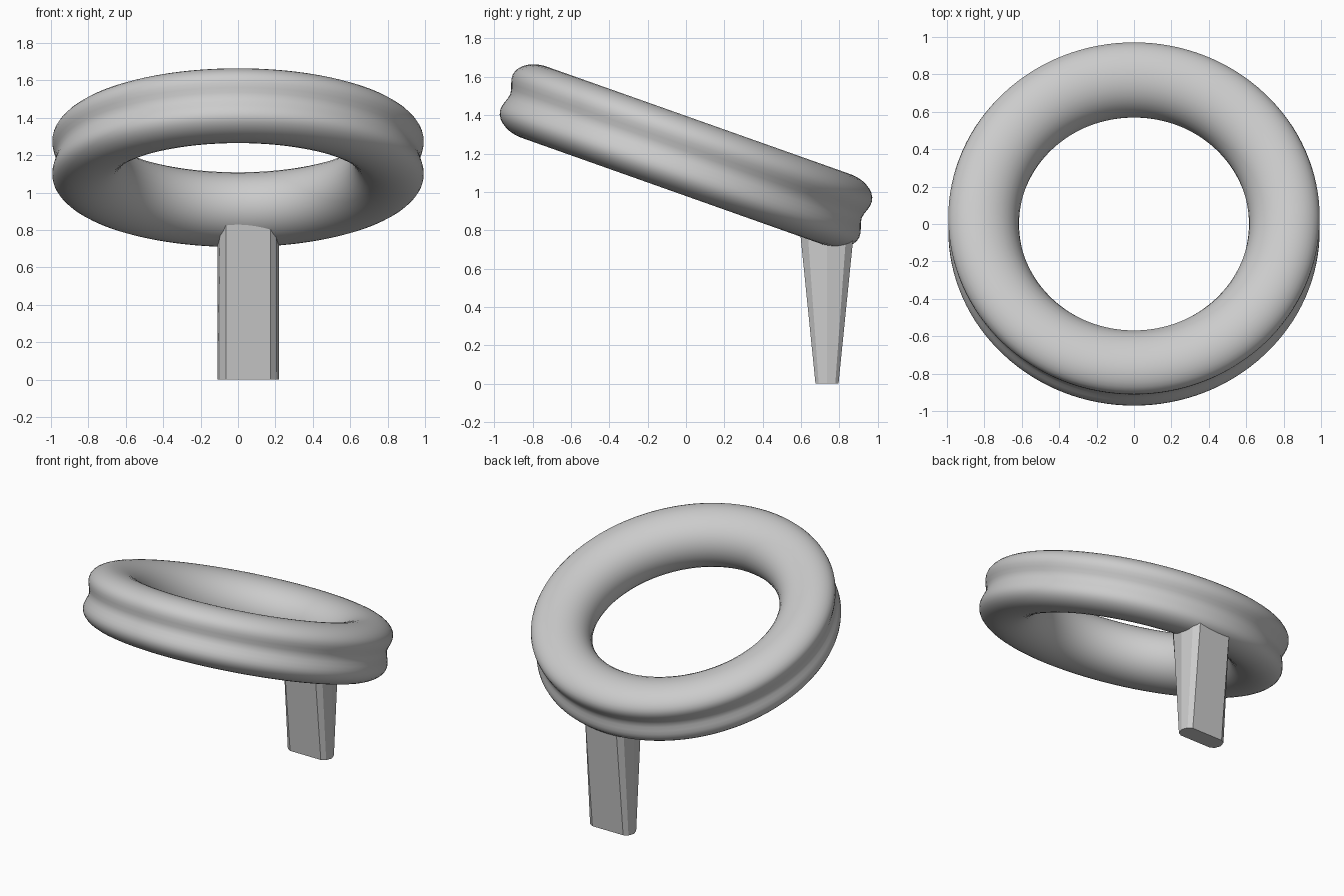
import bpy, bmesh, math
from mathutils import Matrix, Vector

cube = bpy.data.objects.get("Cube")
if cube:
    bpy.data.objects.remove(cube, do_unlink=True)

grey = bpy.data.materials.new("plain grey")
grey.use_nodes = True
colour = (0.6, 0.6, 0.6, 1)
grey.diffuse_color = colour
grey.node_tree.nodes["Principled BSDF"].inputs["Base Color"].default_value = colour


def make_object(name, bm):
    bmesh.ops.recalc_face_normals(bm, faces=bm.faces)
    mesh = bpy.data.meshes.new(name)
    bm.to_mesh(mesh)
    bm.free()
    mesh.materials.append(grey)
    obj = bpy.data.objects.new(name, mesh)
    bpy.context.collection.objects.link(obj)
    return obj


def bridge(bm, loops, closed):
    """Join matching closed loops of vertices with quads."""
    count = len(loops[0])
    for i in range(len(loops) if closed else len(loops) - 1):
        a, b = loops[i], loops[(i + 1) % len(loops)]
        for j in range(count):
            k = (j + 1) % count
            bm.faces.new((a[j], a[k], b[k], b[j]))


# Ring: rounded inside, two bulges with a groove round the outside
upper = [(0.61, 0), (0.627, 0.08), (0.675, 0.145), (0.745, 0.185), (0.82, 0.2),
         (0.885, 0.195), (0.938, 0.176), (0.98, 0.143), (1.0, 0.1),
         (0.988, 0.05), (0.965, 0)]
profile = upper + [(r, -h) for r, h in upper[-2:0:-1]]
segments = 64
tilt = Matrix.Translation((0, 0, 1.187)) @ Matrix.Rotation(math.radians(-19.5), 4, 'X')
bm = bmesh.new()
loops = []
for i in range(segments):
    spin = Matrix.Rotation(math.tau * i / segments, 4, 'Z')
    loops.append([bm.verts.new(tilt @ spin @ Vector((r, 0, h))) for r, h in profile])
bridge(bm, loops, True)
ring = make_object("tilted_ring", bm)
ring.data.shade_smooth()
ring.modifiers.new("smooth", 'SUBSURF').levels = 1
ring.modifiers["smooth"].render_levels = 1

# Leg: faceted post, wider front to back at the top
half = [(-0.12, -1), (0.12, -1), (0.15, -0.72), (0.165, 0), (0.15, 0.72)]
section = half + [(-x, -y) for x, y in half]
bm = bmesh.new()
loops = [[bm.verts.new((0.055 + x, 0.735 + y * depth, z)) for x, y in section]
         for z, depth in ((0, 0.06), (0.85, 0.146))]
bridge(bm, loops, False)
for loop in loops:
    bm.faces.new(loop)
make_object("leg", bm)
